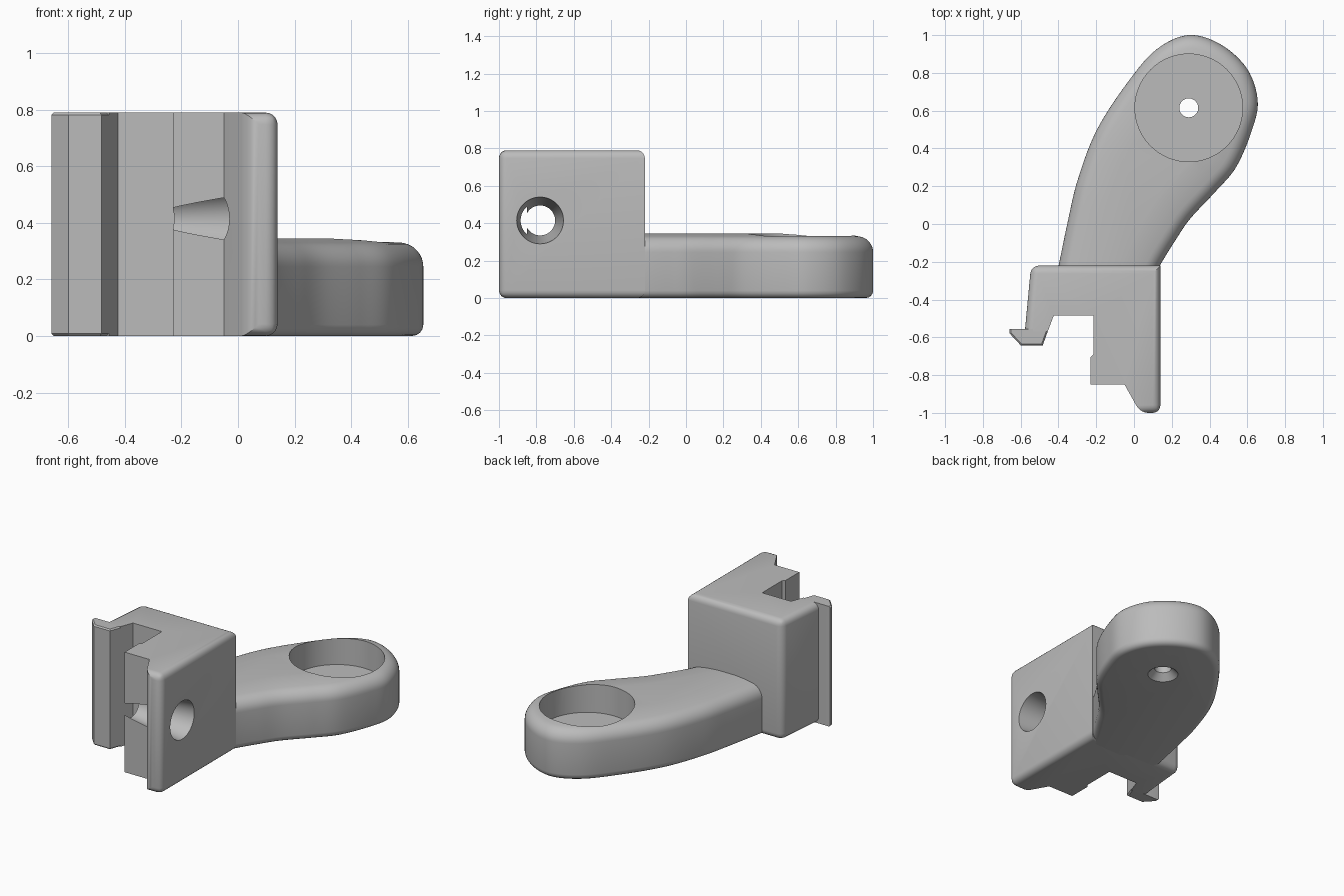
import bpy, bmesh, math
from mathutils import Vector
from mathutils.geometry import interpolate_bezier

cube = bpy.data.objects.get("Cube")
if cube:
    bpy.data.objects.remove(cube)

grey = bpy.data.materials.new("plain grey")
grey.use_nodes = True
COLOUR = (0.5, 0.5, 0.5, 1)
grey.diffuse_color = COLOUR
grey.node_tree.nodes["Principled BSDF"].inputs["Base Color"].default_value = COLOUR

HEIGHT = 0.79


def make_object(name, bm):
    bmesh.ops.recalc_face_normals(bm, faces=bm.faces)
    mesh = bpy.data.meshes.new(name)
    bm.to_mesh(mesh)
    bm.free()
    obj = bpy.data.objects.new(name, mesh)
    bpy.context.collection.objects.link(obj)
    mesh.materials.append(grey)
    return obj


def loft(bm, rings):
    """Skin closed rings of points and cap both ends."""
    rows = [[bm.verts.new(p) for p in ring] for ring in rings]
    n = len(rows[0])
    for a, b in zip(rows, rows[1:]):
        for i in range(n):
            j = (i + 1) % n
            bm.faces.new((a[i], a[j], b[j], b[i]))
    bm.faces.new(rows[0][::-1])
    bm.faces.new(rows[-1])
    return rows


def prism(points):
    bm = bmesh.new()
    rows = loft(bm, [[(x, y, z) for x, y in points] for z in (0, HEIGHT)])
    return bm, rows


def cutter(name, stations, centre, axis):
    """Round cutter from (distance, radius) stations along an axis."""
    bm = bmesh.new()
    rings = []
    for d, r in stations:
        ring = []
        for k in range(64):
            a = math.tau * k / 64
            u, v = r * math.cos(a), r * math.sin(a)
            ring.append(Vector(centre) + Vector((d, u, v) if axis == "x" else (u, v, d)))
        rings.append(ring)
    loft(bm, rings)
    obj = make_object(name, bm)
    obj.hide_render = True
    return obj


def cut(obj, tools):
    for tool in tools:
        mod = obj.modifiers.new("cut", 'BOOLEAN')
        mod.operation, mod.solver, mod.object = 'DIFFERENCE', 'EXACT', tool
        bpy.context.view_layer.objects.active = obj
        bpy.ops.object.modifier_apply(modifier=mod.name)
        bpy.data.objects.remove(tool)


def smooth(obj):
    bpy.ops.object.select_all(action='DESELECT')
    obj.select_set(True)
    bpy.context.view_layer.objects.active = obj
    bpy.ops.object.shade_smooth_by_angle(angle=math.radians(30))


# Clamp body: outer wall first (left front, back, right, tip), then the inner jaw
outer = [(-0.578, -0.57), (-0.545, -0.22), (0.14, -0.22), (0.14, -1), (0.032, -1)]
inner = [(-0.05, -0.85), (-0.23, -0.85), (-0.23, -0.705), (-0.215, -0.69),
         (-0.215, -0.485), (-0.425, -0.485), (-0.457, -0.57)]
bm, rows = prism(outer + inner)
rounded = [bm.edges.get((row[i], row[i + 1])) for row in rows for i in range(4)]
rounded += [bm.edges.get((rows[0][i], rows[1][i])) for i in (1, 3, 4)]
bmesh.ops.bevel(bm, geom=rounded, offset=0.042, segments=5, profile=0.5,
                affect='EDGES', clamp_overlap=True)
body = make_object("clamp_body", bm)
cut(body, [cutter("screw_hole_cutter", [(-0.6, 0.08), (-0.23, 0.08), (0.14, 0.125), (0.2, 0.125)],
                  (0, -0.78, 0.415), "x")])
smooth(body)

# Hooked lip on the clamp's short jaw
bm, rows = prism([(-0.66, -0.555), (-0.66, -0.578), (-0.6, -0.642), (-0.483, -0.642),
                  (-0.457, -0.57), (-0.53, -0.555)])
rims = [bm.edges.get((row[i], row[i + 1])) for row in rows for i in range(4)]
bmesh.ops.bevel(bm, geom=rims, offset=0.008, segments=1, affect='EDGES')
smooth(make_object("clamp_hook", bm))

# Arm outline: smooth path up the left side, round the end, down the right
path = [Vector(p) for p in [
    (-0.415, -0.3), (-0.35, 0.016), (-0.296, 0.24), (-0.196, 0.5), (-0.03, 0.755),
    (0.12, 0.925), (0.29, 1.0), (0.46, 0.95), (0.6, 0.82), (0.655, 0.65), (0.622, 0.49),
    (0.54, 0.3), (0.43, 0.17), (0.296, 0.026), (0.217, -0.09), (0.143, -0.21), (0.1, -0.3)]]
tang = [(path[min(i + 1, len(path) - 1)] - path[max(i - 1, 0)]) / 6 for i in range(len(path))]
line = []
for i in range(len(path) - 1):
    seg = interpolate_bezier(path[i], path[i] + tang[i], path[i + 1] - tang[i + 1], path[i + 1], 9)
    line += [Vector(p[:2]) for p in seg[:-1]]
line.append(path[-1])


def inset(d):
    ring = []
    for i, p in enumerate(line):
        t = (line[min(i + 1, len(line) - 1)] - line[max(i - 1, 0)]).normalized()
        ring.append(p + Vector((t.y, -t.x)) * d)
    return ring


# Arm section: small round below, larger round and a slight crown above
section = []
for k in range(5):
    a = math.pi / 2 * k / 4
    section.append((0.04 * (1 - math.sin(a)), 0.04 * (1 - math.cos(a))))
for k in range(9):
    a = math.radians(80) * k / 8
    section.append((0.085 * (1 - math.cos(a)), 0.245 + 0.085 * math.sin(a)))
section += [(0.12, 0.338), (0.19, 0.345)]
bm = bmesh.new()
loft(bm, [[(p.x, p.y, z) for p in inset(d)] for d, z in section])
arm = make_object("arm", bm)

# Round pocket and the countersunk hole through its floor
pocket = cutter("pocket_cutter", [(0.155, 0.285), (0.5, 0.285)], (0.29, 0.615, 0), "z")
hole = cutter("pin_hole_cutter", [(-0.05, 0.09), (0, 0.09), (0.04, 0.05), (0.3, 0.05)],
              (0.29, 0.615, 0), "z")
cut(arm, [pocket, hole])
smooth(arm)
